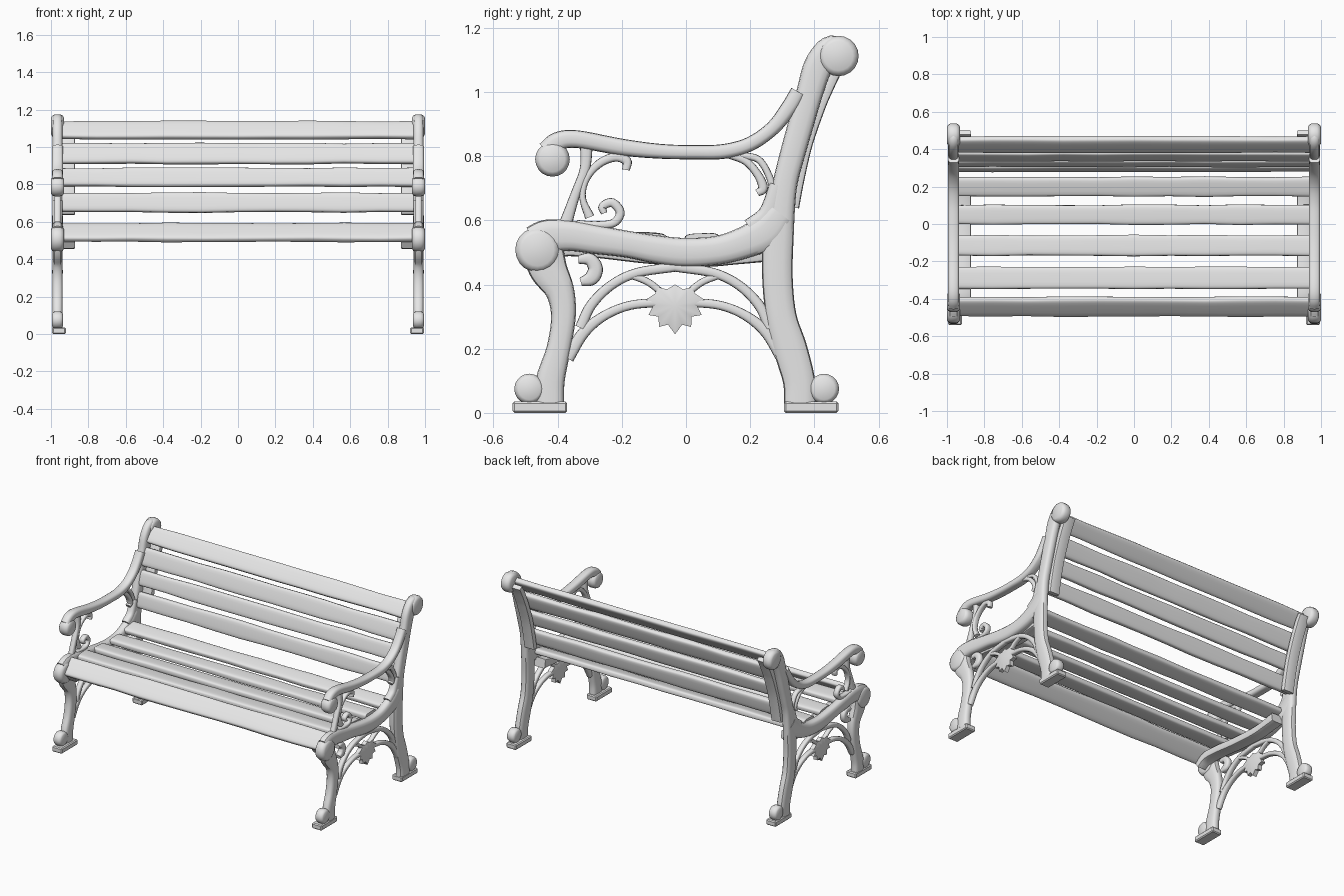
import bpy, bmesh, math, random
from mathutils import Vector

if "Cube" in bpy.data.objects:
    bpy.data.objects.remove(bpy.data.objects["Cube"])

random.seed(4)
grey = bpy.data.materials.new("light grey")
grey.diffuse_color = (0.8, 0.8, 0.8, 1)
grey.use_nodes = True
grey.node_tree.nodes["Principled BSDF"].inputs["Base Color"].default_value = grey.diffuse_color
SIDE_X = 0.965  # centre plane of each cast end frame


def finish(bm, name, mirror=True, angle=40):
    bmesh.ops.recalc_face_normals(bm, faces=bm.faces[:])
    mesh = bpy.data.meshes.new(name)
    bm.to_mesh(mesh)
    bm.free()
    ob = bpy.data.objects.new(name, mesh)
    bpy.context.collection.objects.link(ob)
    mesh.materials.append(grey)
    if mirror:
        ob.modifiers.new("both_ends", 'MIRROR').use_axis = (True, False, False)
    bpy.ops.object.select_all(action='DESELECT')
    ob.select_set(True)
    bpy.context.view_layer.objects.active = ob
    bpy.ops.object.shade_smooth_by_angle(angle=math.radians(angle))
    return ob


def section(n, power):
    """Unit rounded-rectangle outline."""
    out = []
    for i in range(n):
        a = 2 * math.pi * (i + 0.5) / n
        c, s = math.cos(a), math.sin(a)
        out.append((math.copysign(abs(c) ** power, c), math.copysign(abs(s) ** power, s)))
    return out


def skin(bm, rings):
    loops = [[bm.verts.new(p) for p in r] for r in rings]
    n = len(loops[0])
    for a, b in zip(loops, loops[1:]):
        for i in range(n):
            bm.faces.new((a[i], a[(i + 1) % n], b[(i + 1) % n], b[i]))
    bm.faces.new(loops[0][::-1])
    bm.faces.new(loops[-1])


def smooth_path(pts, steps=5):
    p = [Vector(q) for q in pts]
    p = [2 * p[0] - p[1]] + p + [2 * p[-1] - p[-2]]
    out = []
    for k in range(1, len(p) - 2):
        a, b, c, d = p[k - 1:k + 3]
        for s in range(steps):
            t = s / steps
            out.append(0.5 * (2 * b + (c - a) * t + (2 * a - 5 * b + 4 * c - d) * t * t
                              + (3 * b - a - 3 * c + d) * t ** 3))
    return out + [p[-2]]


def bar(name, pts, thick, x=SIDE_X, power=0.65, n=14):
    """Curved bar in the side plane; points are (y, z, width)."""
    path = smooth_path(pts)
    rings = []
    for i, p in enumerate(path):
        d = path[min(i + 1, len(path) - 1)] - path[max(i - 1, 0)]
        nrm = Vector((-d.y, d.x)).normalized()
        rings.append([(x + u * thick / 2, p.x + nrm.x * v * p.z / 2, p.y + nrm.y * v * p.z / 2)
                      for u, v in section(n, power)])
    bm = bmesh.new()
    skin(bm, rings)
    return finish(bm, name)


def knob(name, y, z, r, thick):
    """Rounded scroll end facing sideways."""
    bm = bmesh.new()
    rings = []
    for u, f in ((-1, .72), (-.8, .9), (-.4, 1), (.4, 1), (.8, .9), (1, .72)):
        rings.append([(SIDE_X + u * thick / 2, y + r * f * math.cos(a), z + r * f * math.sin(a))
                      for a in (2 * math.pi * i / 20 for i in range(20))])
    skin(bm, rings)
    return finish(bm, name)


def slat(name, y, z, tilt, width, thick=0.042, half=0.945):
    """Wooden plank along x with slightly uneven edges."""
    c, s = math.cos(math.radians(tilt)), math.sin(math.radians(tilt))
    rings = []
    for k in range(11):
        w = width / 2 + random.uniform(-.003, .003)
        h = thick / 2 + random.uniform(-.002, .002)
        rings.append([(-half + 2 * half * k / 10, y + u * w * c - v * h * s, z + u * w * s + v * h * c)
                      for u, v in section(20, 0.5)])
    bm = bmesh.new()
    skin(bm, rings)
    finish(bm, name, mirror=False, angle=50)


# Rear leg running up into the back post, with its rolled top
bar("rear_leg_and_post", [(.355, .02, .10), (.352, .1, .10), (.325, .2, .105), (.297, .3, .095),
    (.285, .42, .095), (.288, .55, .095), (.306, .7, .078), (.33, .8, .078), (.358, .9, .08),
    (.386, 1.0, .083), (.412, 1.08, .09), (.45, 1.132, .085), (.485, 1.13, .07)], .055)
knob("post_scroll", .475, 1.112, .063, .068)

# Front leg curling into the seat rail
bar("front_leg", [(-.425, .02, .09), (-.423, .1, .09), (-.397, .2, .075), (-.382, .3, .077),
    (-.393, .38, .09), (-.43, .45, .12), (-.45, .52, .13)], .055)
knob("seat_scroll", -.462, .508, .07, .07)
bar("seat_rail", [(-.47, .53, .11), (-.43, .55, .105), (-.36, .552, .095), (-.28, .54, .09),
    (-.18, .525, .083), (-.09, .509, .088), (0, .50, .09), (.1, .507, .09), (.18, .53, .098),
    (.25, .565, .11), (.295, .62, .09)], .06)
bar("seat_post_fillet", [(.2, .575, .06), (.255, .62, .06), (.285, .71, .05)], .052)

# Arm rest with rolled front
bar("arm_rest", [(-.43, .815, .07), (-.4, .845, .06), (-.34, .853, .055), (-.2, .828, .052),
    (-.08, .815, .046), (.03, .812, .044), (.12, .815, .046), (.2, .838, .045), (.27, .887, .045),
    (.32, .95, .05), (.35, 1.0, .05)], .06)
knob("arm_scroll", -.416, .79, .054, .07)

# Feet
for label, y0, y1, ky in (("front", -.54, -.37, -.488), ("rear", .305, .475, .43)):
    bm = bmesh.new()
    bmesh.ops.create_cube(bm, size=1)
    for v in bm.verts:
        v.co = Vector((.957 + v.co.x * .073, (y0 + y1) / 2 + v.co.y * (y1 - y0), .018 + v.co.z * .036))
    bmesh.ops.bevel(bm, geom=bm.edges[:], offset=.006, segments=1, affect='EDGES')
    finish(bm, label + "_foot_plate", angle=30)
    knob(label + "_foot_knob", ky, .075, .047, .058)

# Scrollwork between arm and seat
bar("arm_support", [(-.375, .59, .04), (-.345, .68, .03), (-.315, .76, .032), (-.31, .84, .04)], .035)
bar("arm_front_curl", [(-.30, .61, .03), (-.322, .67, .02), (-.31, .73, .022), (-.27, .777, .026),
    (-.22, .797, .028), (-.185, .785, .03), (-.187, .757, .024)], .035)
bar("seat_curl", [(-.34, .588, .026), (-.28, .585, .024), (-.225, .592, .026), (-.205, .625, .028),
    (-.23, .655, .028), (-.26, .643, .026), (-.255, .622, .02)], .035)
bar("arm_rear_curl", [(.12, .81, .026), (.185, .785, .025), (.225, .74, .026), (.24, .70, .03),
    (.222, .685, .022)], .035)
bar("arm_rear_link", [(.17, .802, .022), (.225, .79, .022), (.258, .74, .022), (.275, .68, .024)], .032)

# Arches under the seat, built alike on both sides of the leaf
for label, s in (("front", -1), ("rear", 1)):
    c = -.034
    bar(label + "_lower_arch", [(c + s * .335, .17, .04), (c + s * .285, .25, .036),
        (c + s * .22, .303, .03), (c + s * .14, .335, .028), (c + s * .04, .345, .028)], .034)
    bar(label + "_upper_arch", [(c + s * .295, .265, .034), (c + s * .262, .335, .032),
        (c + s * .2, .397, .03), (c + s * .12, .436, .03), (c, .455, .03)], .034)
    bar(label + "_leaf_stem", [(c + s * .14, .43, .022), (c + s * .08, .405, .022),
        (c + s * .02, .355, .022)], .03)
bar("under_seat_curl", [(-.335, .478, .026), (-.30, .478, .04), (-.282, .45, .046),
    (-.295, .42, .046), (-.328, .408, .026)], .038)

# Maple-like leaf, domed towards the middle
half_leaf = [(0, .245), (.022, .275), (.05, .268), (.052, .3), (.083, .305), (.068, .335),
             (.092, .352), (.062, .372), (.055, .392), (.025, .385), (0, .4)]
outline = half_leaf + [(-a, b) for a, b in half_leaf[-2:0:-1]]
bm = bmesh.new()
edge = [[bm.verts.new((SIDE_X + d, -.034 + a, b)) for a, b in outline] for d in (-.014, .014)]
for ring, d in zip(edge, (-.03, .03)):
    mid = bm.verts.new((SIDE_X + d, -.034, .335))
    for i in range(len(ring)):
        bm.faces.new((ring[i], ring[(i + 1) % len(ring)], mid))
for i in range(len(outline)):
    j = (i + 1) % len(outline)
    bm.faces.new((edge[0][i], edge[0][j], edge[1][j], edge[1][i]))
finish(bm, "leaf_ornament")

# Inner ledges that carry the slats
bar("seat_ledge", [(-.46, .475, .04), (-.40, .51, .05), (-.3, .51, .05), (-.12, .49, .05),
    (.05, .48, .05), (.15, .487, .05), (.24, .5, .06)], .08, x=.91, power=.3)
bar("back_ledge", [(.335, .64, .035), (.352, .73, .035), (.378, .84, .035), (.416, .95, .035),
    (.437, 1.0, .035), (.465, 1.06, .035), (.49, 1.1, .03)], .075, x=.91, power=.3)

# Seat slats: y, z, tilt, width
for i, (y, z, t, w) in enumerate([(-.442, .543, 43, .125), (-.288, .558, -4, .115),
                                  (-.115, .541, -4, .11), (.05, .537, 2, .105), (.2, .558, 14, .105)]):
    slat("seat_slat_%d" % (i + 1), y, z, t, w)

# Back slats
for i, (y, z, t, w) in enumerate([(.305, .703, 78, .105), (.333, .838, 74, .1),
                                  (.368, .965, 70, .112), (.425, 1.09, 50, .11)]):
    slat("back_slat_%d" % (i + 1), y, z, t, w)
